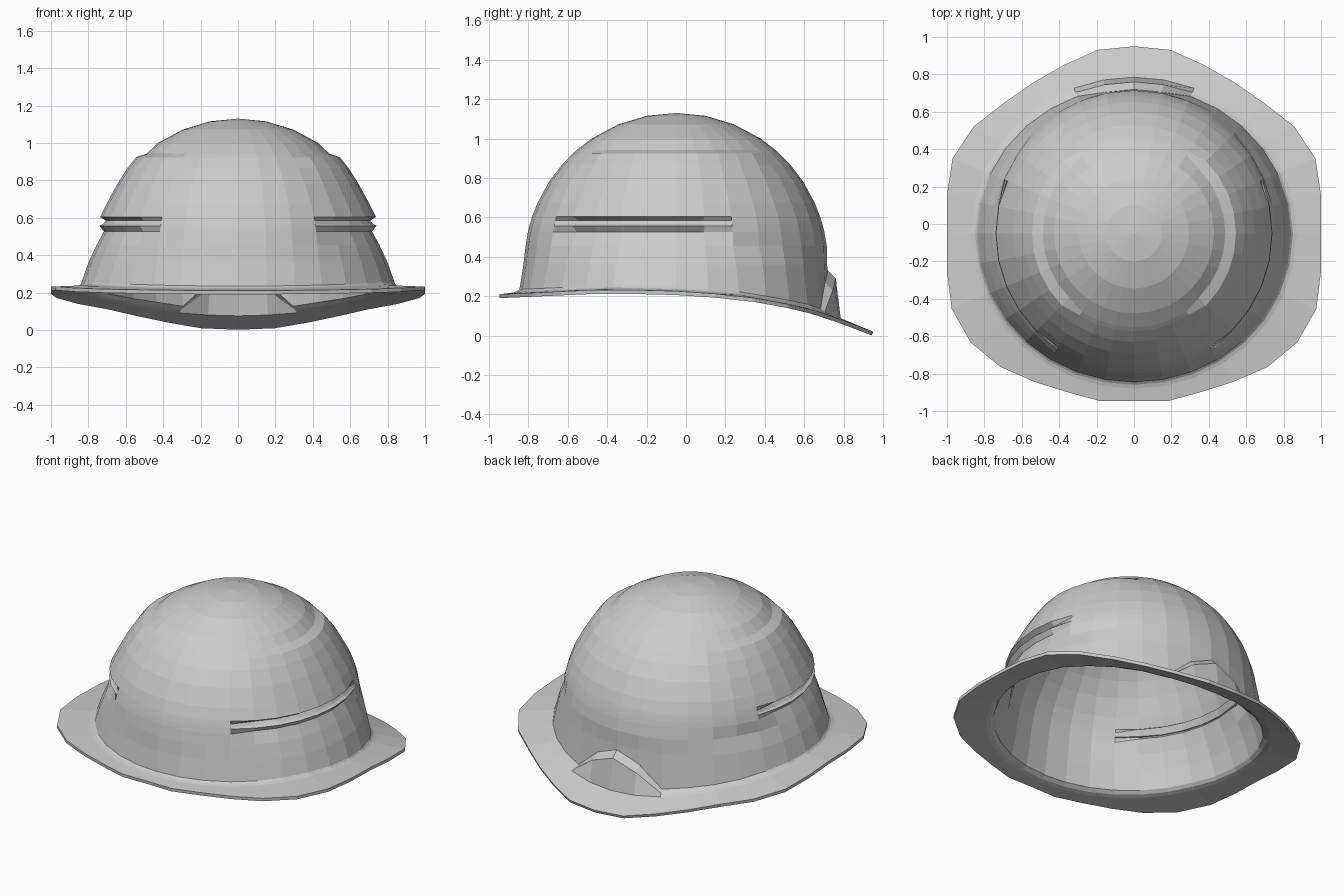
import bpy, bmesh, math

cube = bpy.data.objects.get("Cube")
if cube:
    bpy.data.objects.remove(cube, do_unlink=True)

SEG = 32        # sides around the dome
CY = -0.05      # dome centre
R = 0.77        # dome radius
CZ = 0.36       # dome sphere centre height
HALF = SEG // 2

# Brim outline radius from back to front, mirrored for the other half
brim_radius = [1.0, 1.0, .975, .97, .985, 1.03, 1.05, 1.02, 1.0,
               1.02, 1.055, 1.05, 1.01, .955, .92, .915, .895]
# Brim height along y
brim_height = [(-.95, .21), (-.4, .235), (0, .225), (.3, .2),
               (.6, .145), (.78, .085), (.95, .02)]


def lerp_table(table, v):
    v = min(max(v, table[0][0]), table[-1][0])
    for (a, za), (b, zb) in zip(table, table[1:]):
        if v <= b:
            return za + (zb - za) * (v - a) / (b - a)


def blend(i, back, side, front):
    c = math.cos(2 * math.pi * i / SEG)
    end = back if c > 0 else front
    return side + (end - side) * c * c


def fold(i):
    return min(i, SEG - i)


def point(i, r, z):
    a = 2 * math.pi * i / SEG
    return (r * math.sin(a), CY + r * math.cos(a), z)


# Dome rings: polar angle, radial offset, and the side span it applies to
TOP_STEP, SIDE_GROOVE, FLANK = (4, 12), (7, 12), (5, 12)
dome_rings = [(11.25, 0, None), (22.5, 0, None), (33.75, 0, None),
              (40.8, -.015, TOP_STEP), (43, .02, TOP_STEP), (49, .01, TOP_STEP),
              (57, 0, None), (66, 0, None), (71.5, .008, SIDE_GROOVE),
              (73, -.03, SIDE_GROOVE), (74.5, -.02, SIDE_GROOVE),
              (75.2, -.004, SIDE_GROOVE), (77.5, -.035, SIDE_GROOVE),
              (83, -.008, FLANK)]

rings = []
for polar, offset, span in dome_rings:
    p = math.radians(polar)
    ring = []
    for i in range(SEG):
        bump = offset if span and span[0] <= fold(i) <= span[1] else 0
        ring.append(point(i, R * math.sin(p) + bump, CZ + R * math.cos(p)))
    rings.append(ring)

# Lower wall, flaring at the sides
rings.append([point(i, blend(i, .765, .80, .775), CZ) for i in range(SEG)])


def brim_ring(radius, lift, peak_radius, peak_z):
    """Ring that follows the brim, with a raised peak at the back."""
    ring = []
    for i in range(SEG):
        r = radius(i)
        z = lerp_table(brim_height, point(i, r, 0)[1]) + lift
        if fold(i) <= 1 and peak_z:
            r, z = peak_radius, peak_z - .06 * fold(i)
        ring.append(point(i, r, z))
    return ring


rings.append(brim_ring(lambda i: blend(i, .785, .84, .795), .02, .77, .33))
rings.append(brim_ring(lambda i: blend(i, .81, .85, .81), .01, .81, .29))
rings.append(brim_ring(lambda i: blend(i, .835, .87, .83), .005, 0, None))
rings.append(brim_ring(lambda i: brim_radius[fold(i)], 0, 0, None))

# Dome and brim surface
bm = bmesh.new()
apex = bm.verts.new((0, CY, CZ + R))
loops = [[bm.verts.new(co) for co in ring] for ring in rings]
for i in range(SEG):
    j = (i + 1) % SEG
    bm.faces.new((apex, loops[0][j], loops[0][i]))
    for up, low in zip(loops, loops[1:]):
        bm.faces.new((up[i], up[j], low[j], low[i]))
bmesh.ops.recalc_face_normals(bm, faces=bm.faces)
if sum(f.normal.z for f in bm.faces) < 0:
    bmesh.ops.reverse_faces(bm, faces=bm.faces)

mesh = bpy.data.meshes.new("helmet_shell")
bm.to_mesh(mesh)
bm.free()
shell = bpy.data.objects.new("helmet_shell", mesh)
bpy.context.collection.objects.link(shell)

# Shell thickness
solid = shell.modifiers.new("thickness", 'SOLIDIFY')
solid.thickness = 0.02
solid.offset = -1

# Light grey paint
grey = bpy.data.materials.new("light_grey")
grey.use_nodes = True
colour = (.6, .6, .6, 1)
grey.diffuse_color = colour
grey.node_tree.nodes["Principled BSDF"].inputs["Base Color"].default_value = colour
mesh.materials.append(grey)
